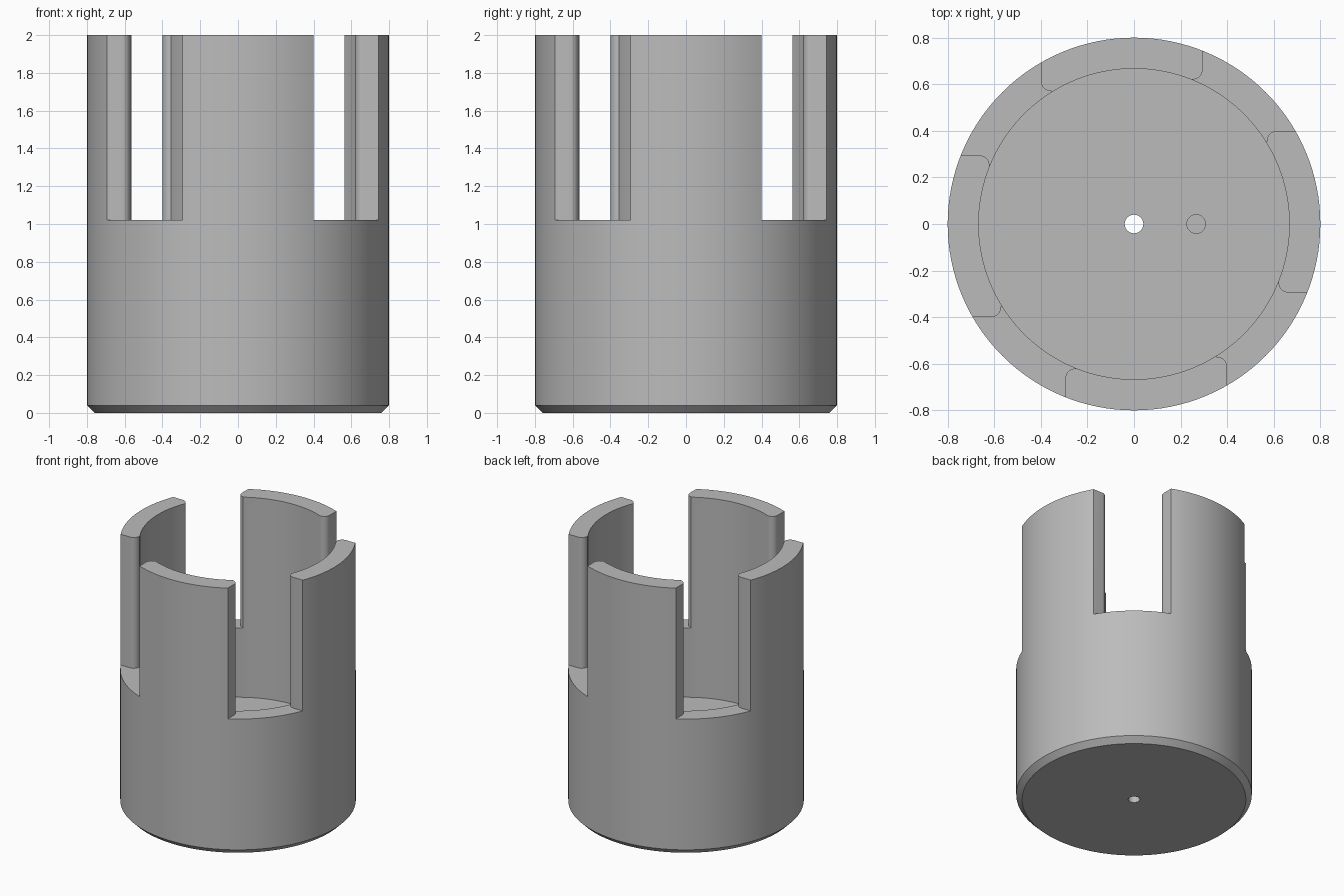
import bpy, bmesh, math
from mathutils import Matrix

cube = bpy.data.objects.get("Cube")
if cube:
    bpy.data.objects.remove(cube)

R_OUT, R_IN, HEIGHT = 0.8, 0.667, 2.0
SLOT_Z, FLOOR_Z, HOLE_R = 1.02, 0.5, 0.04
FILLET = 0.045
SEGMENTS = 128

# Material
grey = bpy.data.materials.new("plain grey")
grey.use_nodes = True
colour = (0.5, 0.5, 0.5, 1)
grey.diffuse_color = colour
grey.node_tree.nodes["Principled BSDF"].inputs["Base Color"].default_value = colour


def make_object(name, bm):
    bmesh.ops.recalc_face_normals(bm, faces=bm.faces)
    mesh = bpy.data.meshes.new(name)
    bm.to_mesh(mesh)
    bm.free()
    obj = bpy.data.objects.new(name, mesh)
    bpy.context.collection.objects.link(obj)
    return obj


def lathe(name, profile):
    """Turn a closed (radius, height) profile about z."""
    bm = bmesh.new()
    rings = []
    for i in range(SEGMENTS):
        turn = Matrix.Rotation(math.tau * i / SEGMENTS, 3, 'Z')
        rings.append([bm.verts.new(turn @ bm_point((r, 0, z))) for r, z in profile])
    n = len(profile)
    for i, ring in enumerate(rings):
        after = rings[(i + 1) % SEGMENTS]
        for j in range(n):
            k = (j + 1) % n
            bm.faces.new((ring[j], after[j], after[k], ring[k]))
    return make_object(name, bm)


def bm_point(co):
    from mathutils import Vector
    return Vector(co)


def prism(name, outline, bottom, top):
    bm = bmesh.new()
    face = bm.faces.new([bm.verts.new((x, y, bottom)) for x, y in outline])
    made = bmesh.ops.extrude_face_region(bm, geom=[face])["geom"]
    verts = [v for v in made if isinstance(v, bmesh.types.BMVert)]
    bmesh.ops.translate(bm, verts=verts, vec=(0, 0, top - bottom))
    return make_object(name, bm)


def arc(cx, cy, radius, start, end, steps):
    angles = [math.radians(start + (end - start) * i / steps) for i in range(steps + 1)]
    return [(cx + radius * math.cos(a), cy + radius * math.sin(a)) for a in angles]


def cut(target, cutter):
    cutter.hide_render = True
    mod = target.modifiers.new("cut", 'BOOLEAN')
    mod.operation = 'DIFFERENCE'
    mod.solver = 'EXACT'
    mod.object = cutter
    bpy.context.view_layer.objects.active = target
    bpy.ops.object.modifier_apply(modifier=mod.name)
    bpy.data.objects.remove(cutter)


# Cup with chamfered foot, deep bore and a through hole in its floor
body = lathe("slotted_cup", [
    (HOLE_R, 0), (R_OUT - 0.04, 0), (R_OUT, 0.04), (R_OUT, HEIGHT),
    (R_IN, HEIGHT), (R_IN, FLOOR_Z), (HOLE_R, FLOOR_Z)])

# Four slots that leave wall prongs with rounded inner corners
x_side, y_side = 0.295, 0.4
x_in, y_in = 0.25, 0.355
outline = [(1, 1), (x_side, 1)]
outline += arc(x_in, 0.665, FILLET, 0, -90, 8)
outline += [(x_in, y_in)]
outline += arc(0.615, y_in, FILLET, 180, 90, 8)
outline += [(1, y_side)]
for i in range(4):
    slot = prism("slot_cutter", outline, SLOT_Z, HEIGHT + 0.2)
    slot.data.transform(Matrix.Rotation(i * math.pi / 2, 4, 'Z'))
    cut(body, slot)

# Blind locating hole beside the centre
cut(body, prism("hole_cutter", arc(0.267, 0, HOLE_R, 0, 348.75, 31), 0.25, FLOOR_Z + 0.1))

# Finish
body.data.materials.clear()
body.data.materials.append(grey)
bpy.ops.object.select_all(action='DESELECT')
body.select_set(True)
bpy.context.view_layer.objects.active = body
bpy.ops.object.shade_smooth_by_angle(angle=math.radians(30))
